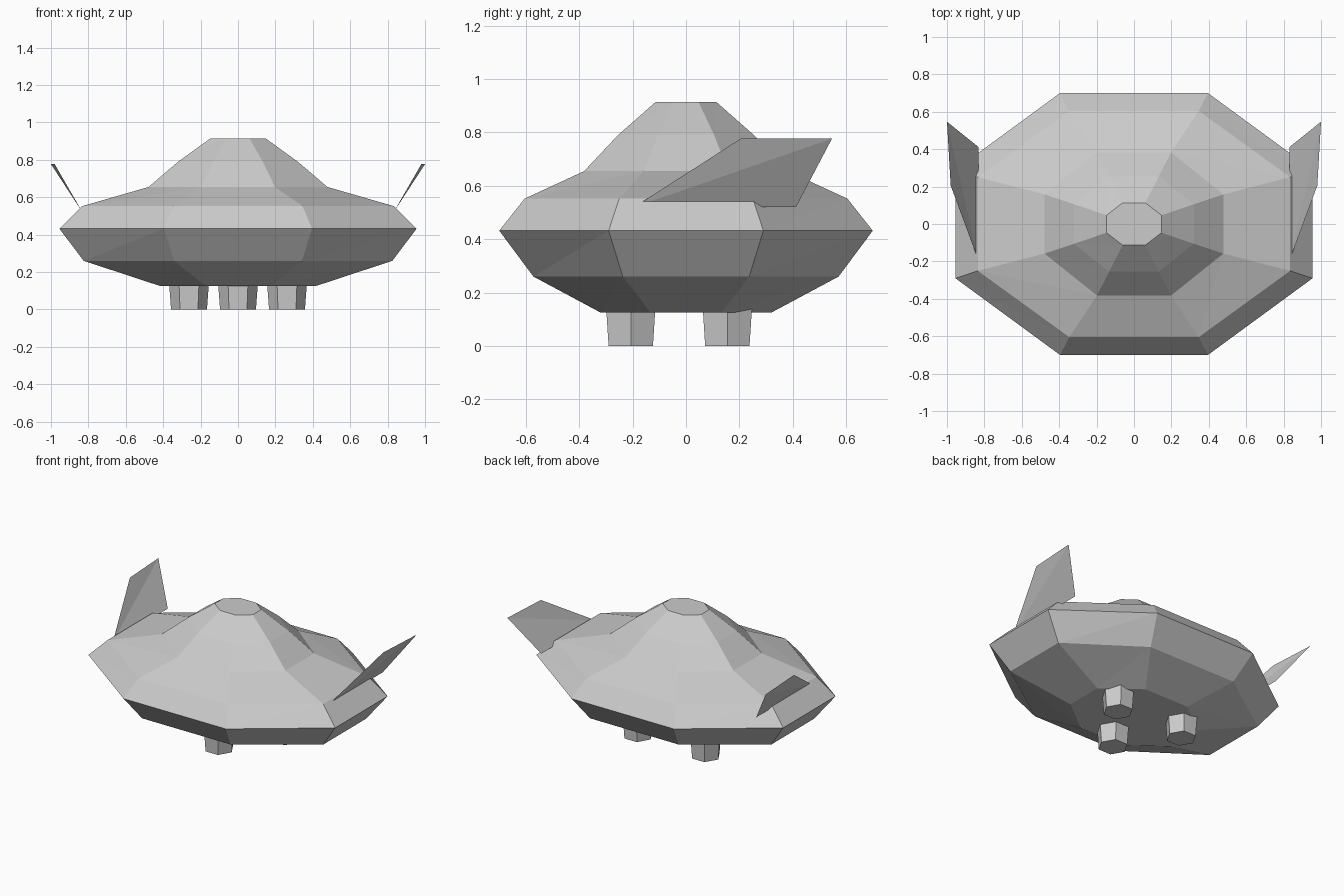
import bpy
import bmesh
from math import cos, sin, pi

cube = bpy.data.objects.get("Cube")
if cube:
    bpy.data.objects.remove(cube, do_unlink=True)

# Single plain hull colour
grey = bpy.data.materials.new("light grey")
grey.use_nodes = True
colour = (0.6, 0.6, 0.6, 1)
grey.diffuse_color = colour
grey.node_tree.nodes["Principled BSDF"].inputs["Base Color"].default_value = colour


def finish(bm, name):
    mesh = bpy.data.meshes.new(name)
    bm.to_mesh(mesh)
    bm.free()
    mesh.materials.append(grey)
    obj = bpy.data.objects.new(name, mesh)
    bpy.context.collection.objects.link(obj)
    return obj


def loft(name, rings, sides, turn=0.0, centre=(0, 0)):
    """Stack polygon rings of (x radius, y radius, z) and cap both ends."""
    bm = bmesh.new()
    loops = []
    for rx, ry, z in rings:
        angles = [2 * pi * k / sides + turn for k in range(sides)]
        loops.append([bm.verts.new((centre[0] + rx * cos(a),
                                    centre[1] + ry * sin(a), z)) for a in angles])
    for low, high in zip(loops, loops[1:]):
        for k in range(sides):
            n = (k + 1) % sides
            bm.faces.new((low[k], low[n], high[n]))
            bm.faces.new((low[k], high[n], high[k]))
    bm.faces.new(loops[0][::-1])
    bm.faces.new(loops[-1])
    return finish(bm, name)


# Eight-sided saucer hull: half width, half depth, height
profile = [(0.415, 0.32, 0.125), (0.825, 0.572, 0.26), (0.955, 0.70, 0.432),
           (0.835, 0.605, 0.552), (0.478, 0.382, 0.655),
           (0.32, 0.255, 0.79), (0.147, 0.113, 0.915)]
flat = cos(pi / 8)
loft("saucer_hull", [(x / flat, y / flat, z) for x, y, z in profile], 8, pi / 8)

# Three tapered hexagonal feet, sunk into the hull
for name, spot in (("front_foot", (0, -0.207)),
                   ("back_left_foot", (0.262, 0.155)),
                   ("back_right_foot", (-0.262, 0.155))):
    loft(name, [(0.096, 0.096, 0), (0.107, 0.107, 0.15)], 6, 0, spot)

# Swept thin fins on both sides
fin_outline = [(0.832, -0.195, 0.52), (0.832, 0.412, 0.52),
               (1.0, 0.547, 0.777), (0.98, 0.205, 0.777)]
for name, side in (("left_fin", 1), ("right_fin", -1)):
    bm = bmesh.new()
    root_front, root_back, tip_back, tip_front = [
        bm.verts.new((side * x, y, z)) for x, y, z in fin_outline]
    for tri in ((root_front, root_back, tip_back), (root_front, tip_back, tip_front)):
        bm.faces.new(tri if side > 0 else tri[::-1])
    finish(bm, name)
